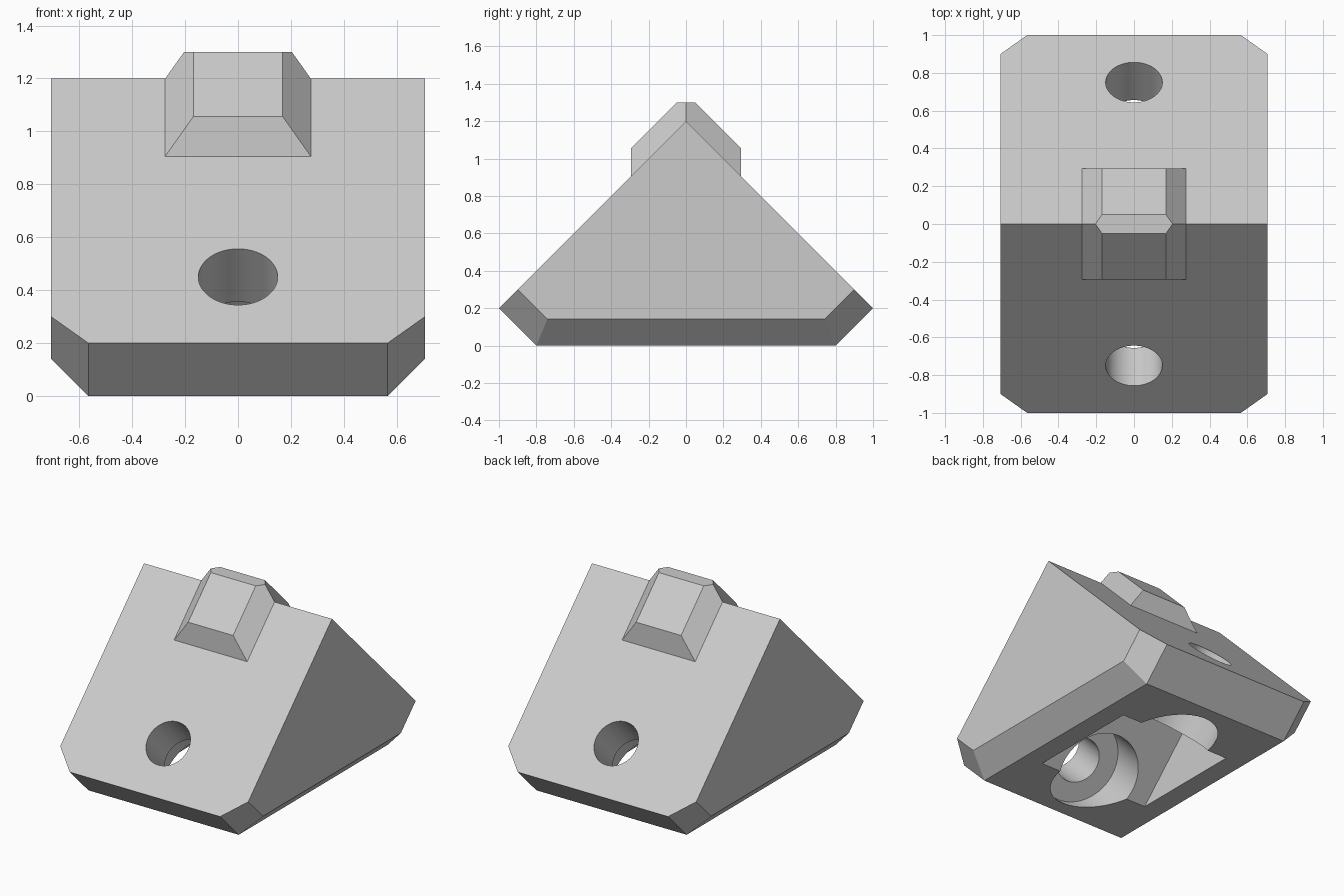
import bpy
import bmesh
import math
from mathutils import Vector

cube = bpy.data.objects.get("Cube")
if cube:
    bpy.data.objects.remove(cube, do_unlink=True)

grey = bpy.data.materials.new("light_grey")
grey.use_nodes = True
colour = (0.6, 0.6, 0.6, 1)
grey.diffuse_color = colour
grey.node_tree.nodes["Principled BSDF"].inputs["Base Color"].default_value = colour


def add_object(name, bm):
    bmesh.ops.recalc_face_normals(bm, faces=bm.faces)
    mesh = bpy.data.meshes.new(name)
    bm.to_mesh(mesh)
    bm.free()
    mesh.materials.append(grey)
    obj = bpy.data.objects.new(name, mesh)
    bpy.context.collection.objects.link(obj)
    return obj


def hull(name, points):
    """Convex solid around points mirrored in x and y."""
    bm = bmesh.new()
    mirrored = {(sx * x, sy * y, z) for x, y, z in points
                for sx in (-1, 1) for sy in (-1, 1)}
    for co in sorted(mirrored):
        bm.verts.new(co)
    bmesh.ops.convex_hull(bm, input=bm.verts)
    bmesh.ops.dissolve_limit(bm, angle_limit=math.radians(1),
                             verts=bm.verts, edges=bm.edges)
    return add_object(name, bm)


def slanted_cylinder(name, side, radius, low, high):
    """Cylinder square to one slope, between two heights on its axis."""
    axis = Vector((0, side, 1))
    bm = bmesh.new()
    bmesh.ops.create_cone(bm, cap_ends=True, segments=64, radius1=radius,
                          radius2=radius, depth=(high - low) * axis.length)
    obj = add_object(name, bm)
    mid = (low + high) / 2
    obj.location = (0, side * (0.3 + mid), mid)
    obj.rotation_mode = 'QUATERNION'
    obj.rotation_quaternion = axis.to_track_quat('Z', 'Y')
    return obj


def cut(target, cutter):
    cutter.hide_render = True
    mod = target.modifiers.new("cut", 'BOOLEAN')
    mod.operation = 'DIFFERENCE'
    mod.solver = 'EXACT'
    mod.object = cutter
    bpy.context.view_layer.update()
    bpy.context.view_layer.objects.active = target
    bpy.ops.object.modifier_apply(modifier=mod.name)
    bpy.data.objects.remove(cutter, do_unlink=True)


# Wedge body with chamfered lower side edges
w, c = 0.707, 0.1414
body = hull("bracket_body", [
    (w, 0, 1.2), (w, 0.9, 0.3), (w, 0.9 - 0.159, c),
    (w - c, 1, 0.2), (w - c, 0.8, 0)])

# Triangular pocket in the underside
cut(body, hull("pocket_cutter", [
    (0.424, 0, 0.4), (0.424, 0.5, -0.1)]))

# Bolt hole and counterbore through each slope
for side in (-1, 1):
    cut(body, slanted_cylinder("counterbore_cutter", side, 0.283, -0.4, 0.25))
    cut(body, slanted_cylinder("hole_cutter", side, 0.15, 0.15, 0.7))

# Tapered key over the ridge
hull("ridge_key", [
    (0.275, 0, 1.2), (0.275, 0.294, 0.906),
    (0.169, 0.294, 1.056), (0.169, 0.05, 1.3), (0.204, 0, 1.3)])

# Round the bores, keep every hard edge
bpy.ops.object.select_all(action='DESELECT')
body.select_set(True)
bpy.context.view_layer.objects.active = body
bpy.ops.object.shade_smooth_by_angle(angle=math.radians(25))
